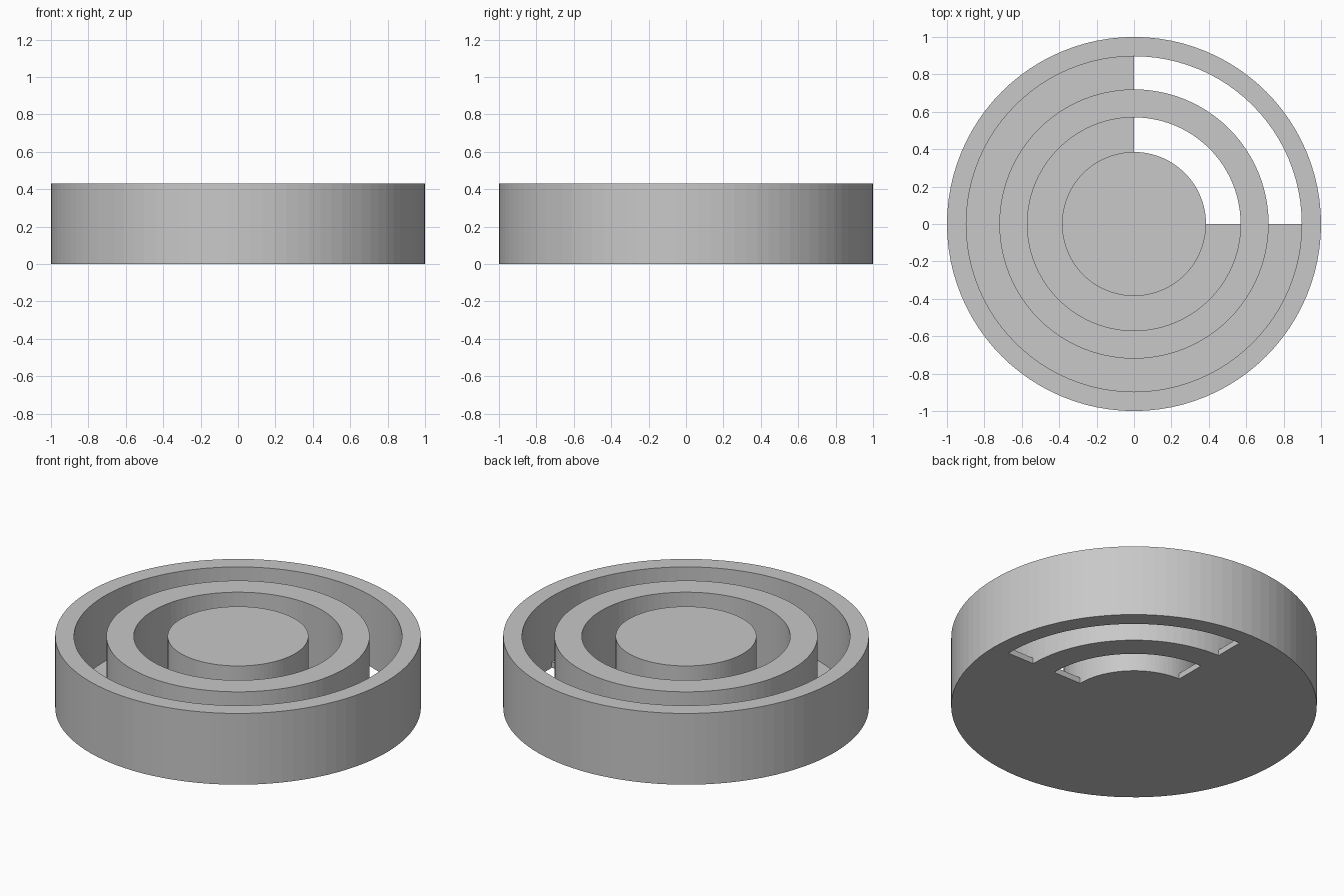
import bpy, bmesh, math

cube = bpy.data.objects.get("Cube")
if cube:
    bpy.data.objects.remove(cube, do_unlink=True)

SEGMENTS = 96
HEIGHT, FLOOR = 0.43, 0.035
CORE, RING_IN, RING_OUT, WALL_IN, WALL_OUT = 0.385, 0.57, 0.72, 0.897, 1.0

grey = bpy.data.materials.new("light grey")
grey.use_nodes = True
colour = (0.58, 0.58, 0.58, 1)
grey.diffuse_color = colour
grey.node_tree.nodes["Principled BSDF"].inputs["Base Color"].default_value = colour


def finish(name, bm):
    bmesh.ops.recalc_face_normals(bm, faces=bm.faces)
    mesh = bpy.data.meshes.new(name)
    bm.to_mesh(mesh)
    bm.free()
    mesh.materials.append(grey)
    obj = bpy.data.objects.new(name, mesh)
    bpy.context.collection.objects.link(obj)


def ring(name, inner, outer, height, start=0, sweep=360):
    """Spin a rectangular section about the z axis, closing the ends of a partial sweep."""
    bm = bmesh.new()
    full = sweep == 360
    count = SEGMENTS * sweep // 360
    section = [(inner, 0), (outer, 0), (outer, height), (inner, height)]
    loops = []
    for i in range(count if full else count + 1):
        a = math.radians(start + sweep * i / count)
        loops.append([bm.verts.new((r * math.cos(a), r * math.sin(a), z)) for r, z in section])
    for i in range(count):
        a, b = loops[i], loops[(i + 1) % len(loops)]
        for j in range(4):
            k = (j + 1) % 4
            bm.faces.new((a[j], a[k], b[k], b[j]))
    if not full:
        bm.faces.new(loops[0])
        bm.faces.new(loops[-1])
    finish(name, bm)


# Raised concentric walls
ring("outer_wall", WALL_IN, WALL_OUT, HEIGHT)
ring("middle_ring", RING_IN, RING_OUT, HEIGHT)

# Solid centre
core = bmesh.new()
bmesh.ops.create_cone(core, cap_ends=True, segments=SEGMENTS,
                      radius1=CORE, radius2=CORE, depth=HEIGHT)
bmesh.ops.translate(core, verts=core.verts, vec=(0, 0, HEIGHT / 2))
finish("centre_core", core)

# Groove floors, left open over the back left quarter
ring("outer_groove_floor", RING_OUT, WALL_IN, FLOOR, start=90, sweep=270)
ring("inner_groove_floor", CORE, RING_IN, FLOOR, start=90, sweep=270)
